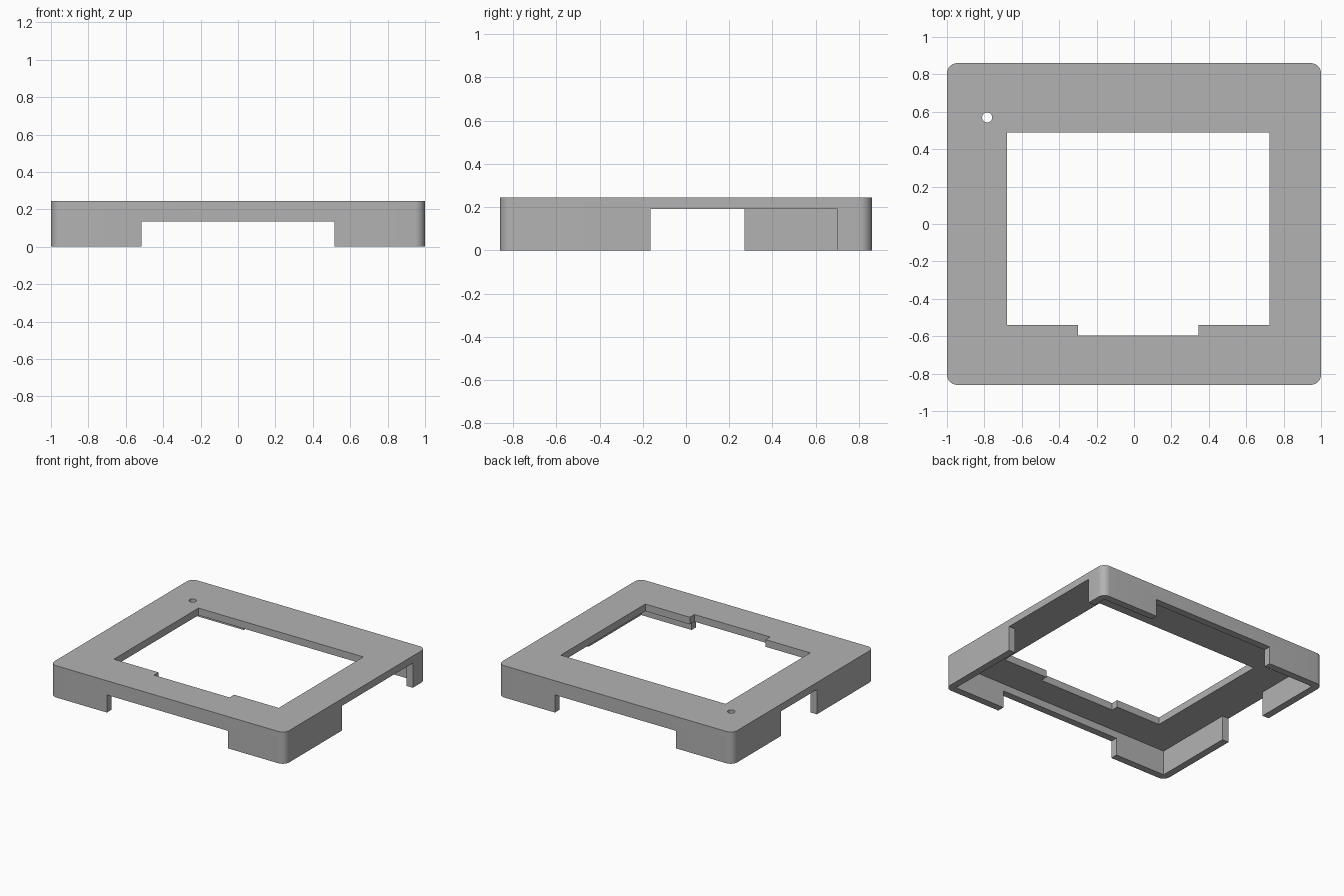
import bpy
import bmesh
import math

if "Cube" in bpy.data.objects:
    bpy.data.objects.remove(bpy.data.objects["Cube"], do_unlink=True)

HX, HY, H = 1.0, 0.86, 0.245   # half width, half depth, height
T = 0.055                      # wall and plate thickness
UNDER = H - T                  # underside of the top plate
LOW = -0.1                     # cutters start below the base

grey = bpy.data.materials.new("grey plastic")
grey.use_nodes = True
colour = (0.448, 0.448, 0.448, 1)
grey.diffuse_color = colour
grey.node_tree.nodes["Principled BSDF"].inputs["Base Color"].default_value = colour


def prism(name, outline, z0, z1):
    """Extrude a counter-clockwise outline from z0 to z1."""
    bm = bmesh.new()
    face = bm.faces.new([bm.verts.new((x, y, z0)) for x, y in outline])
    top = bmesh.ops.extrude_face_region(bm, geom=[face])["geom"]
    verts = [v for v in top if isinstance(v, bmesh.types.BMVert)]
    bmesh.ops.translate(bm, verts=verts, vec=(0, 0, z1 - z0))
    bmesh.ops.recalc_face_normals(bm, faces=bm.faces)
    mesh = bpy.data.meshes.new(name)
    bm.to_mesh(mesh)
    bm.free()
    mesh.materials.append(grey)
    ob = bpy.data.objects.new(name, mesh)
    bpy.context.collection.objects.link(ob)
    return ob


def rect(x0, x1, y0, y1):
    return [(x0, y0), (x1, y0), (x1, y1), (x0, y1)]


def arc(cx, cy, r, start, sweep, steps):
    angles = [math.radians(start + sweep * i / steps) for i in range(steps + 1)]
    return [(cx + r * math.cos(a), cy + r * math.sin(a)) for a in angles]


def cut(body, name, outline, z0, z1):
    """Subtract a prism from the body and discard the cutter."""
    cutter = prism(name, outline, z0, z1)
    cutter.hide_render = True
    mod = body.modifiers.new(name, "BOOLEAN")
    mod.operation = "DIFFERENCE"
    mod.solver = "EXACT"
    mod.object = cutter
    bpy.ops.object.select_all(action="DESELECT")
    body.select_set(True)
    bpy.context.view_layer.objects.active = body
    bpy.ops.object.modifier_apply(modifier=name)
    bpy.data.objects.remove(cutter, do_unlink=True)


# Rounded outer block
R = 0.055
outline = []
for i, (sx, sy) in enumerate([(1, 1), (-1, 1), (-1, -1), (1, -1)]):
    outline += arc(sx * (HX - R), sy * (HY - R), R, 90 * i, 90, 10)
frame = prism("bezel_frame", outline, 0, H)

# Hollow underside
cut(frame, "cavity", rect(T - HX, HX - T, T - HY, HY - T), LOW, UNDER)

# Display opening with a notch along its front edge
opening = [(-0.68, -0.54), (-0.30, -0.54), (-0.30, -0.595), (0.345, -0.595),
           (0.345, -0.54), (0.725, -0.54), (0.725, 0.49), (-0.68, 0.49)]
cut(frame, "opening", opening, LOW, H + 0.1)

# Small round hole in the plate
cut(frame, "pin_hole", arc(-0.785, 0.57, 0.027, 0, 360, 24)[:-1], LOW, H + 0.1)

# Cut-outs in the front and back walls
for name, side in (("front_gap", -1), ("back_gap", 1)):
    y0, y1 = sorted((side * (HY - T - 0.03), side * (HY + 0.1)))
    cut(frame, name, rect(-0.515, 0.515, y0, y1), LOW, 0.135)

# Cut-outs in the side walls, up to the plate
cut(frame, "left_gap", rect(HX - T - 0.03, HX + 0.1, -0.165, 0.70), LOW, UNDER)
cut(frame, "right_gap", rect(-HX - 0.1, T - HX + 0.03, -0.165, 0.27), LOW, UNDER)

# Smooth corners, sharp edges
bpy.ops.object.shade_smooth_by_angle(angle=math.radians(30))
